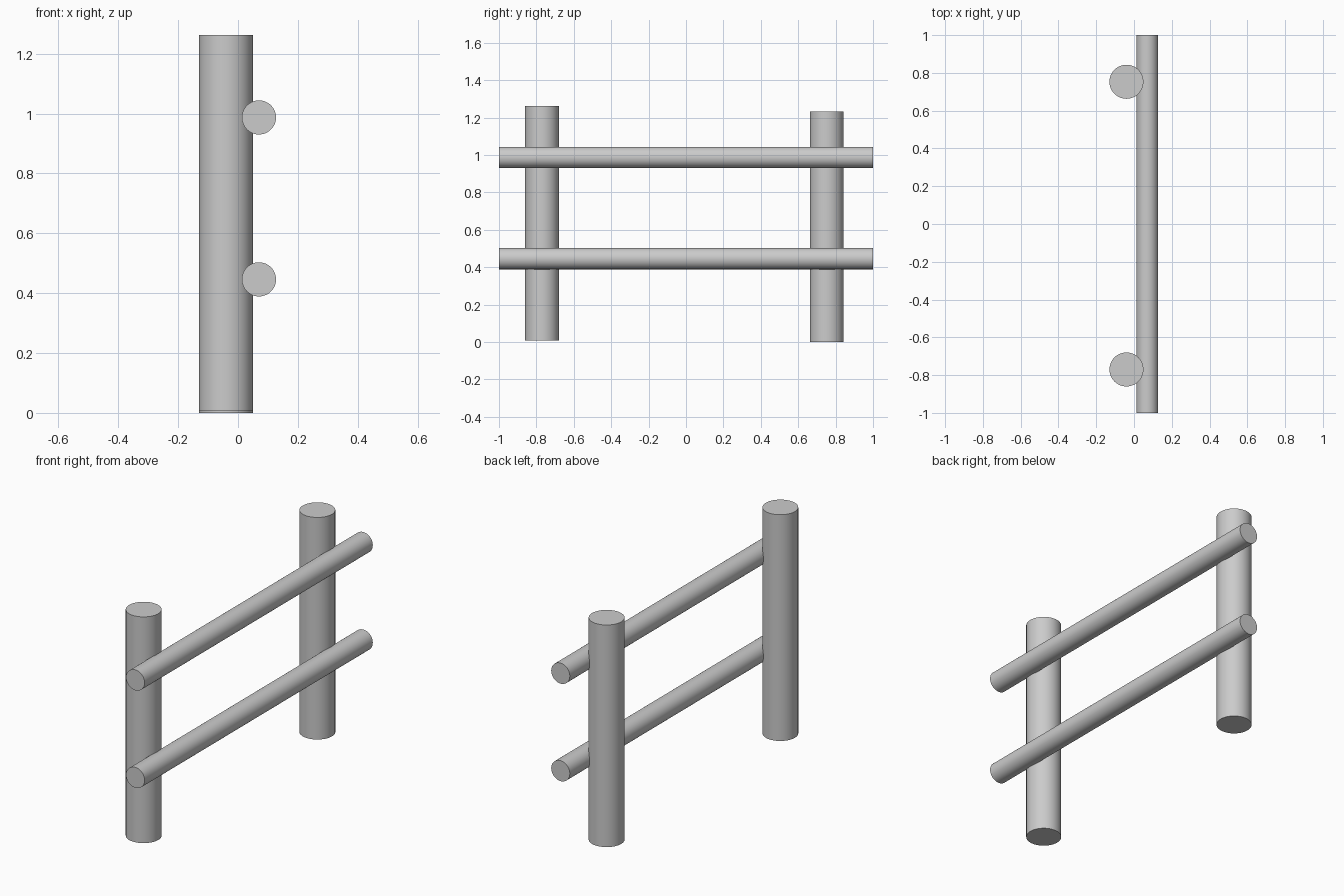
import bpy, math

if "Cube" in bpy.data.objects:
    bpy.data.objects.remove(bpy.data.objects["Cube"])


def cylinder(name, radius, length, location, rotation=(0, 0, 0)):
    bpy.ops.mesh.primitive_cylinder_add(
        vertices=64, radius=radius, depth=length,
        location=location, rotation=rotation)
    obj = bpy.context.object
    obj.name = name
    bpy.ops.object.shade_smooth_by_angle(angle=math.radians(30))
    return obj


# Upright posts: slightly different heights and base levels
for name, y, bottom, top in (("front_post", -0.77, 0.007, 1.262),
                             ("back_post", 0.753, 0.0, 1.232)):
    cylinder(name, 0.09, top - bottom, (-0.04, y, (bottom + top) / 2))

# Horizontal rails, let into the right side of the posts
for name, z in (("lower_rail", 0.446), ("upper_rail", 0.987)):
    cylinder(name, 0.057, 2.0, (0.07, 0, z), (math.pi / 2, 0, 0))
